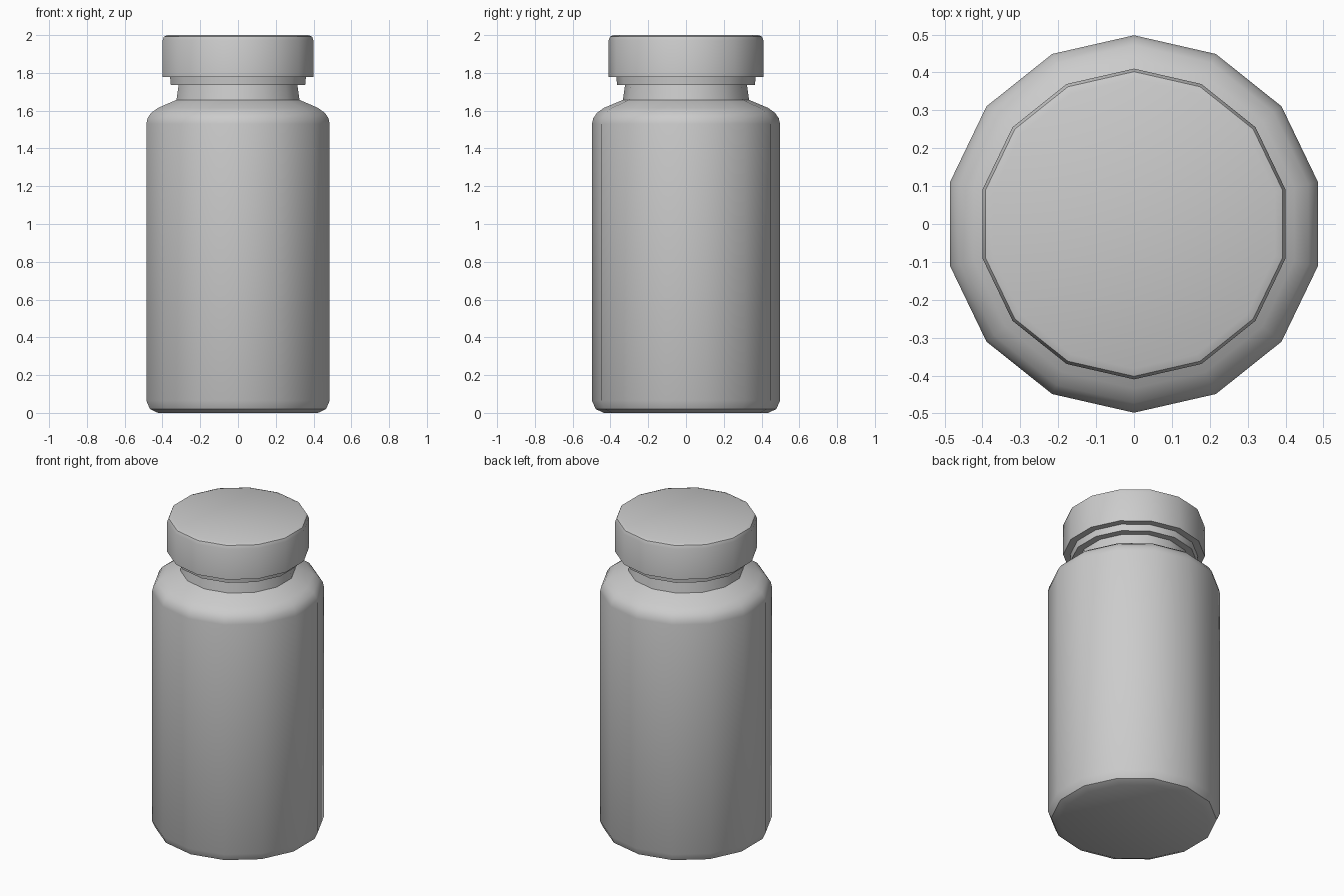
import bpy, bmesh, math

if "Cube" in bpy.data.objects:
    bpy.data.objects.remove(bpy.data.objects["Cube"])

SIDES = 14


def lathe(name, profile):
    """Spin a (radius, z) profile, listed bottom to top, into a closed solid."""
    bm = bmesh.new()
    rings = []
    for r, z in profile:
        rings.append([bm.verts.new((r * math.cos(a), r * math.sin(a), z))
                      for a in (math.pi / 2 + math.tau * i / SIDES for i in range(SIDES))])
    for low, high in zip(rings, rings[1:]):
        for i in range(SIDES):
            j = (i + 1) % SIDES
            bm.faces.new((low[i], low[j], high[j], high[i]))
    bm.faces.new(list(reversed(rings[0])))
    bm.faces.new(rings[-1])
    mesh = bpy.data.meshes.new(name)
    bm.to_mesh(mesh)
    bm.free()
    obj = bpy.data.objects.new(name, mesh)
    bpy.context.collection.objects.link(obj)
    bpy.ops.object.select_all(action='DESELECT')
    obj.select_set(True)
    bpy.context.view_layer.objects.active = obj
    bpy.ops.object.shade_smooth_by_angle(angle=math.radians(40))
    return obj


# Bottle with rounded base, sloped shoulder and narrow neck
lathe("bottle_body", [
    (0.434, 0.0), (0.478, 0.02), (0.498, 0.065),
    (0.498, 1.53), (0.491, 1.56), (0.472, 1.588), (0.434, 1.615),
    (0.334, 1.657), (0.322, 1.74),
])

# Tamper ring below the cap
lathe("tamper_ring", [(0.365, 1.737), (0.369, 1.78)])

# Cap with softened top edge
lathe("cap", [(0.41, 1.778), (0.41, 1.972), (0.402, 1.992), (0.382, 2.0)])
